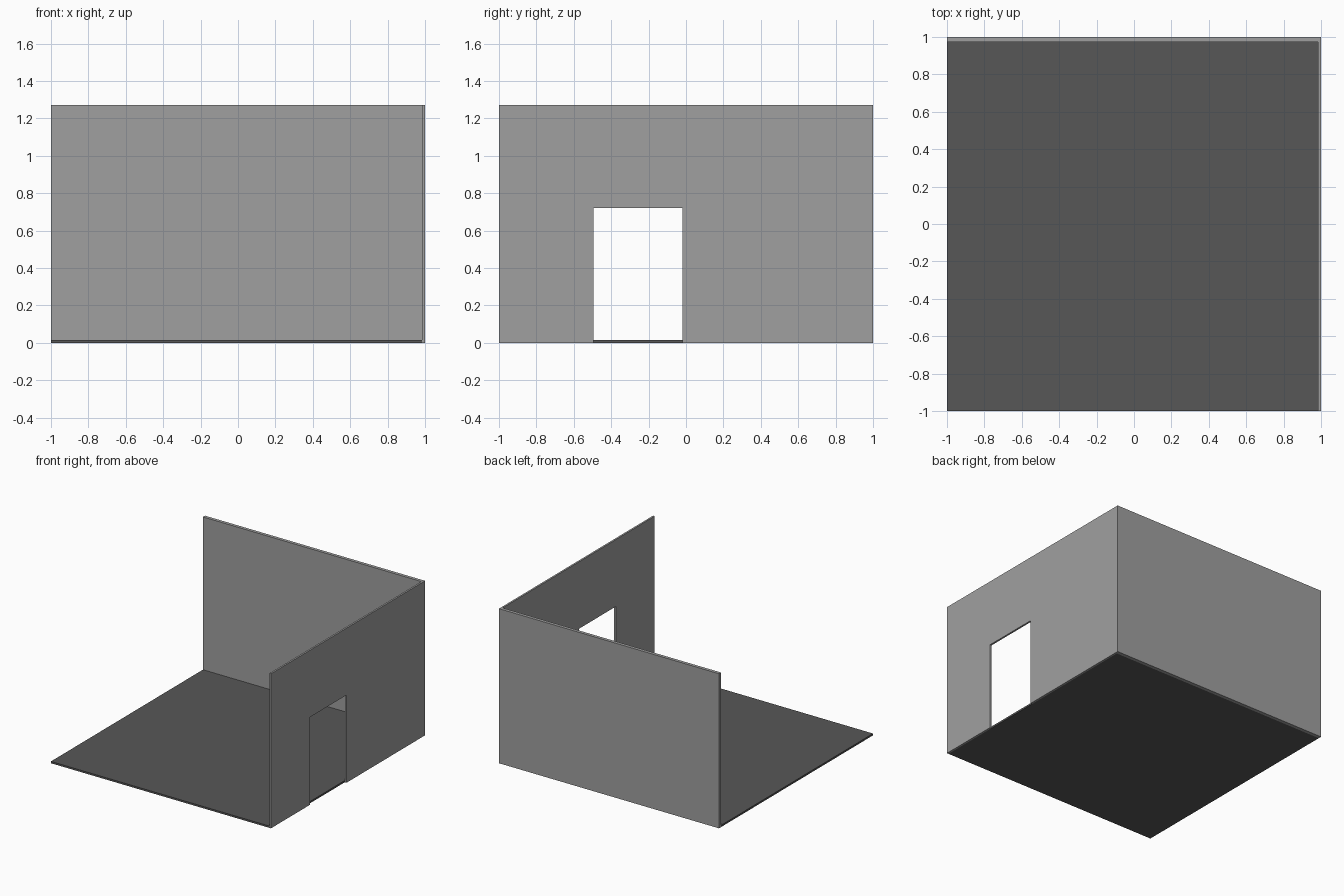
import bpy
import bmesh

if "Cube" in bpy.data.objects:
    bpy.data.objects.remove(bpy.data.objects["Cube"])

H, T_SIDE, T_BACK, T_FLOOR = 1.27, 0.015, 0.027, 0.015
DOOR_Y0, DOOR_Y1, DOOR_H = -0.495, -0.02, 0.72


def material(name, value):
    m = bpy.data.materials.new(name)
    m.diffuse_color = (value, value, value, 1)
    m.use_nodes = True
    m.node_tree.nodes["Principled BSDF"].inputs["Base Color"].default_value = m.diffuse_color
    return m


wall_grey = material("wall_grey", 0.35)
floor_grey = material("floor_dark_grey", 0.095)


def prism(name, points, offset, mat):
    """Extrude a flat outline by an offset vector."""
    bm = bmesh.new()
    face = bm.faces.new([bm.verts.new(p) for p in points])
    result = bmesh.ops.extrude_face_region(bm, geom=[face], use_keep_orig=True)
    verts = [g for g in result["geom"] if isinstance(g, bmesh.types.BMVert)]
    bmesh.ops.translate(bm, verts=verts, vec=offset)
    bmesh.ops.recalc_face_normals(bm, faces=bm.faces)
    mesh = bpy.data.meshes.new(name)
    bm.to_mesh(mesh)
    bm.free()
    mesh.materials.append(mat)
    obj = bpy.data.objects.new(name, mesh)
    bpy.context.collection.objects.link(obj)
    return obj


# Floor slab, fitted inside the two walls
xi, yi = 1 - T_SIDE, 1 - T_BACK
prism("floor", [(-1, -1, 0), (xi, -1, 0), (xi, yi, 0), (-1, yi, 0)],
      (0, 0, T_FLOOR), floor_grey)

# Back wall
prism("back_wall", [(-1, yi, 0), (1, yi, 0), (1, yi, H), (-1, yi, H)],
      (0, T_BACK, 0), wall_grey)

# Right wall: one outline that steps around the doorway
outline = [(-1, 0), (DOOR_Y0, 0), (DOOR_Y0, DOOR_H), (DOOR_Y1, DOOR_H),
           (DOOR_Y1, 0), (yi, 0), (yi, H), (-1, H)]
prism("right_wall", [(xi, y, z) for y, z in outline], (T_SIDE, 0, 0), wall_grey)
